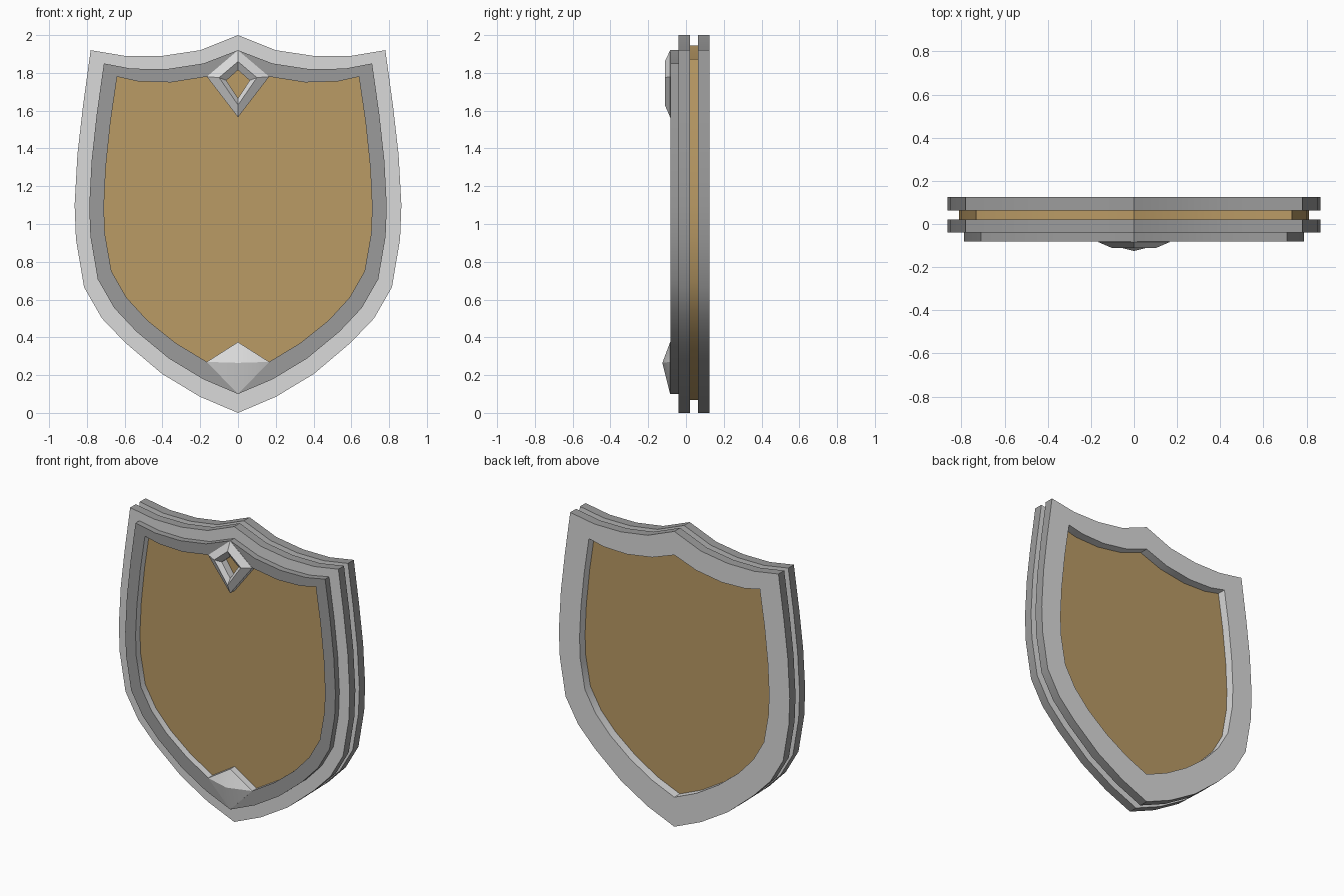
import bpy, bmesh, math

cube = bpy.data.objects.get("Cube")
if cube:
    bpy.data.objects.remove(cube, do_unlink=True)


def material(name, rgb):
    m = bpy.data.materials.new(name)
    m.use_nodes = True
    m.diffuse_color = (*rgb, 1)
    bsdf = m.node_tree.nodes["Principled BSDF"]
    bsdf.inputs["Base Color"].default_value = (*rgb, 1)
    bsdf.inputs["Roughness"].default_value = 0.7
    return m


LIGHT, DARK, WOOD = 0, 1, 2
MATERIALS = [material("light steel", (0.70, 0.70, 0.70)),
             material("dark steel", (0.33, 0.33, 0.33)),
             material("brown wood", (0.49, 0.325, 0.13))]

# Half profiles of the shield from top point to bottom point, as (x, z)
OUTER = [(0, 2.0), (0.2, 1.92), (0.4, 1.89), (0.6, 1.89), (0.78, 1.92),
         (0.82, 1.63), (0.85, 1.37), (0.865, 1.10), (0.858, 0.92), (0.815, 0.665),
         (0.72, 0.50), (0.595, 0.37), (0.4, 0.205), (0.2, 0.085), (0, 0)]
INNER = [(0, 1.84), (0.165, 1.78), (0.355, 1.75), (0.53, 1.755), (0.64, 1.78),
         (0.675, 1.54), (0.70, 1.30), (0.71, 1.09), (0.705, 0.95), (0.67, 0.75),
         (0.59, 0.61), (0.48, 0.49), (0.33, 0.37), (0.165, 0.27), (0, 0.20)]


def outline(t):
    """Full mirrored outline, blended from the outer (0) to the inner (1) profile."""
    half = [(a + (c - a) * t, b + (d - b) * t) for (a, b), (c, d) in zip(OUTER, INNER)]
    return half + [(-x, z) for x, z in half[-2:0:-1]]


def diamond(top, side, side_z, bottom):
    return [(0, top), (side, side_z), (0, bottom), (-side, side_z)]


def loft(name, loops, mats, closed=True):
    """Bridge (outline, y) loops; mats gives one colour per band.
    Open lofts are capped at both ends in the first band's colour."""
    bm = bmesh.new()
    rows = [[bm.verts.new((x, y, z)) for x, z in pts] for pts, y in loops]
    n = len(rows[0])
    for k, mat in enumerate(mats):
        a, b = rows[k], rows[(k + 1) % len(rows)]
        for i in range(n):
            j = (i + 1) % n
            bm.faces.new((a[i], a[j], b[j], b[i])).material_index = mat
    if not closed:
        bm.faces.new(rows[0]).material_index = mats[0]
        bm.faces.new(rows[-1]).material_index = mats[0]
    return finish(name, bm)


def finish(name, bm):
    bmesh.ops.recalc_face_normals(bm, faces=bm.faces)
    mesh = bpy.data.meshes.new(name)
    bm.to_mesh(mesh)
    bm.free()
    for m in MATERIALS:
        mesh.materials.append(m)
    obj = bpy.data.objects.new(name, mesh)
    bpy.context.collection.objects.link(obj)
    bpy.ops.object.select_all(action='DESELECT')
    obj.select_set(True)
    bpy.context.view_layer.objects.active = obj
    bpy.ops.object.shade_smooth_by_angle(angle=math.radians(30))
    return obj


def band(name, t_out, t_in, y_front, y_back, front_mat, back_mat):
    """Shield-shaped ring with dark outer walls and light inner walls."""
    o, i = outline(t_out), outline(t_in)
    return loft(name, [(o, y_front), (o, y_back), (i, y_back), (i, y_front)],
                [DARK, back_mat, LIGHT, front_mat])


# Wooden board held between the two rims
loft("wood_board", [(outline(0.34), -0.035), (outline(0.34), 0.066)], [WOOD], closed=False)

# Metal rims and the raised front frame
band("front_rim", 0, 0.9, -0.04, 0.02, LIGHT, LIGHT)
band("back_rim", 0, 1, 0.063, 0.125, LIGHT, LIGHT)
band("front_frame", 0.5, 1, -0.082, -0.03, DARK, DARK)

# Open diamond ornament at the top
rim = diamond(1.92, 0.165, 1.78, 1.565)
ridge = diamond(1.86, 0.10, 1.775, 1.63)
hole = diamond(1.815, 0.062, 1.76, 1.665)
loft("top_diamond", [(rim, -0.03), (rim, -0.084), (ridge, -0.112), (hole, -0.084), (hole, -0.03)],
     [LIGHT] * 5)

# Pointed stud at the bottom
base = diamond(0.375, 0.165, 0.27, 0.10)
bm = bmesh.new()
low = [bm.verts.new((x, -0.03, z)) for x, z in base]
high = [bm.verts.new((x, -0.084, z)) for x, z in base]
peak = bm.verts.new((0, -0.125, 0.265))
for i in range(4):
    j = (i + 1) % 4
    bm.faces.new((low[i], low[j], high[j], high[i]))
    bm.faces.new((high[i], high[j], peak))
bm.faces.new(low)
finish("bottom_stud", bm)
